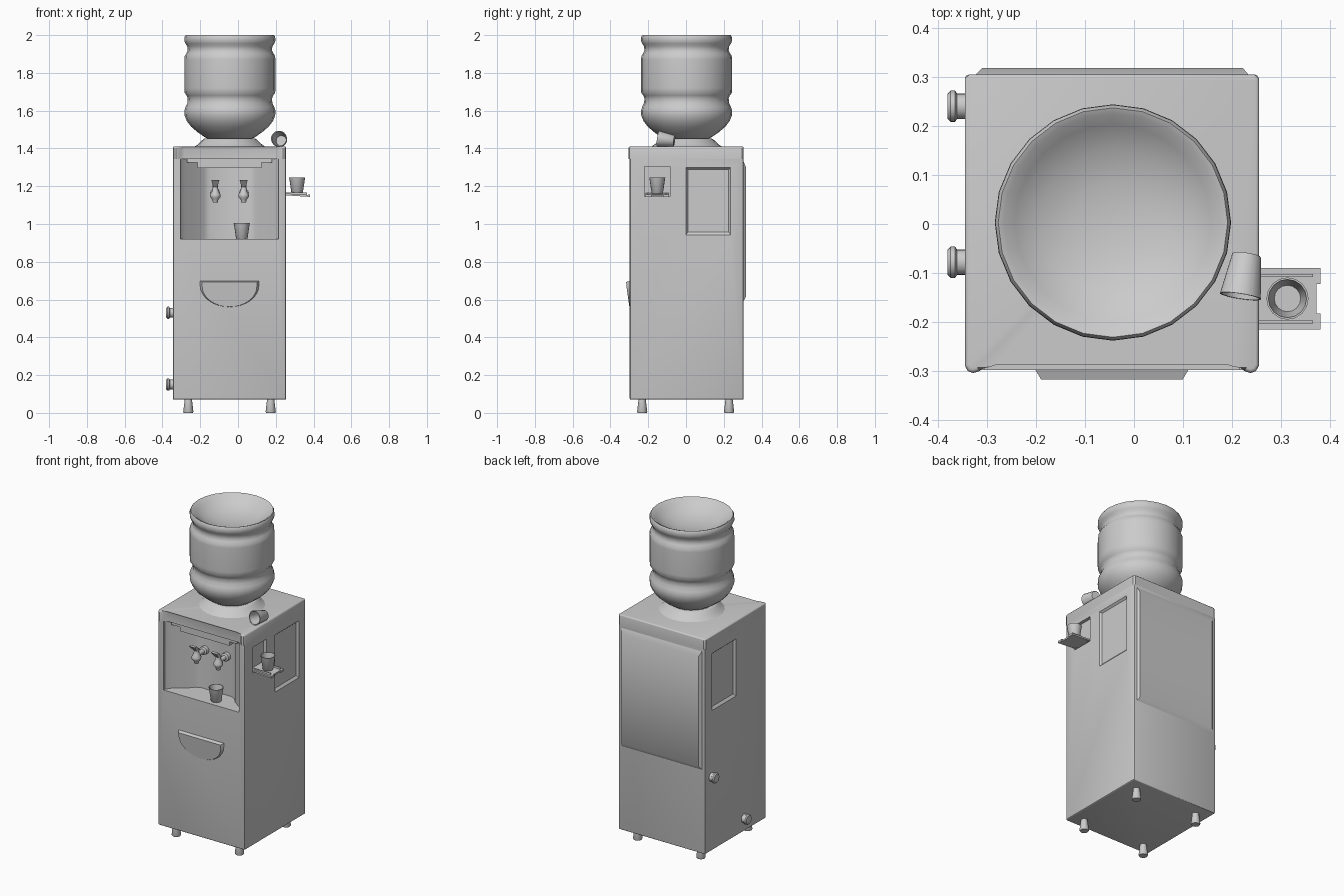
import bpy, bmesh, math
from mathutils import Vector

if "Cube" in bpy.data.objects:
    bpy.data.objects.remove(bpy.data.objects["Cube"])

CX = -0.045  # centre line of the cabinet


def finish(name, bm, angle=35):
    bmesh.ops.recalc_face_normals(bm, faces=bm.faces)
    me = bpy.data.meshes.new(name)
    bm.to_mesh(me)
    bm.free()
    me.shade_smooth()
    me.set_sharp_from_angle(angle=math.radians(angle))
    ob = bpy.data.objects.new(name, me)
    bpy.context.collection.objects.link(ob)
    return ob


def loft(name, ring_a, ring_b, bevel_z=None, bevel=0.01):
    """Closed solid between two matching rings of 3D points."""
    bm = bmesh.new()
    a = [bm.verts.new(p) for p in ring_a]
    b = [bm.verts.new(p) for p in ring_b]
    n = len(a)
    bm.faces.new(a)
    bm.faces.new(b[::-1])
    for i in range(n):
        j = (i + 1) % n
        bm.faces.new((a[i], b[i], b[j], a[j]))
    if bevel_z is not None:
        edges = [e for e in bm.edges if all(abs(v.co.z - bevel_z) < 1e-5 for v in e.verts)]
        bmesh.ops.bevel(bm, geom=edges, offset=bevel, segments=3, profile=0.5, affect='EDGES')
    return finish(name, bm)


def prism(name, outline, z0, z1, **kw):
    return loft(name, [(x, y, z0) for x, y in outline], [(x, y, z1) for x, y in outline], **kw)


def box(name, x0, x1, y0, y1, z0, z1):
    return prism(name, [(x0, y0), (x1, y0), (x1, y1), (x0, y1)], z0, z1)


def side_rect(x, y0, y1, z0, z1):
    return [(x, y0, z0), (x, y1, z0), (x, y1, z1), (x, y0, z1)]


def lathe(name, profile, loc, axis=(0, 0, 1), n=20, angle=40):
    """Revolve (radius, height) points around an axis."""
    rot = Vector((0, 0, 1)).rotation_difference(Vector(axis))
    bm = bmesh.new()
    rings = []
    for r, h in profile:
        k = 1 if r == 0 else n
        rings.append([bm.verts.new(rot @ Vector((r * math.cos(math.tau * i / n),
                      r * math.sin(math.tau * i / n), h)) + Vector(loc)) for i in range(k)])
    for a, b in zip(rings, rings[1:]):
        for i in range(n):
            j = (i + 1) % n
            q = [a[i % len(a)], a[j % len(a)], b[j % len(b)], b[i % len(b)]]
            bm.faces.new(list(dict.fromkeys(q)))
    return finish(name, bm, angle)


def cut(target, cutters):
    bpy.context.view_layer.objects.active = target
    for c in cutters:
        m = target.modifiers.new("cut", 'BOOLEAN')
        m.operation, m.solver, m.object = 'DIFFERENCE', 'EXACT', c
        bpy.ops.object.modifier_apply(modifier=m.name)
        bpy.data.objects.remove(c)
    target.data.set_sharp_from_angle(angle=math.radians(30))


# Cabinet body with softly chamfered vertical corners
half = [(0.300, -0.288), (0.300, 0.297), (0.297, 0.303), (0.291, 0.305)]
half = [(0.290, -0.298), (0.297, -0.295)] + half
outline = [(CX + x, y) for x, y in half] + [(CX - x, y) for x, y in half[::-1]]
body = prism("cabinet_body", outline, 0.07, 1.345, bevel_z=0.07, bevel=0.006)

# Dispensing niche, side grips and the pocket behind the cup tray
niche_half = [(0.26, -0.35), (0.26, -0.285), (0.235, -0.25), (0.165, -0.20), (0.135, -0.165), (0.105, -0.15)]
niche = [(CX + x, y) for x, y in niche_half[::-1]] + [(CX - x, y) for x, y in niche_half]
cutters = [prism("niche_cutter", niche, 0.92, 1.36)]
for s in (1, -1):
    cutters.append(loft("grip_cutter", side_rect(CX + s * 0.302, -0.002, 0.238, 0.94, 1.30),
                        side_rect(CX + s * 0.288, 0.010, 0.226, 0.957, 1.288)))
cutters.append(loft("pocket_cutter", side_rect(0.27, -0.22, -0.085, 1.145, 1.305),
                    side_rect(0.235, -0.22, -0.085, 1.145, 1.305)))
cut(body, cutters)

# Top cap with a front edge set back between the corners
cap_half = [(0.24, -0.280), (0.255, -0.285), (0.270, -0.300), (0.283, -0.304), (0.294, -0.300),
            (0.300, -0.288), (0.300, 0.297), (0.291, 0.305)]
cap = [(CX + x, y) for x, y in cap_half] + [(CX - x, y) for x, y in cap_half[::-1]]
prism("top_cap", cap, 1.345, 1.41, bevel_z=1.41, bevel=0.008)
box("niche_header", CX - 0.225, CX + 0.225, -0.268, -0.16, 1.325, 1.345)
box("indicator_panel", CX - 0.17, CX + 0.17, -0.262, -0.14, 1.297, 1.33)

# Raised back panel
loft("back_panel", [(x, 0.303, z) for x, z in ((-0.325, 0.59), (0.235, 0.59), (0.235, 1.335), (-0.325, 1.335))],
     [(x, 0.318, z) for x, z in ((-0.310, 0.615), (0.222, 0.615), (0.222, 1.30), (-0.310, 1.30))])

# Half-moon door handle, proud at the top and flush at the bottom
arc = [math.pi + math.pi * i / 16 for i in range(17)]
outer = [(CX + 0.157 * math.cos(a), -0.296, 0.675 + 0.115 * math.sin(a)) for a in arc]
outer = [(CX - 0.157, -0.296, 0.70)] + outer + [(CX + 0.157, -0.296, 0.70)]
inner = [(CX + (x - CX) * 0.92, -0.317 + 0.017 * min(1, max(0, (0.69 - z) / 0.13)), 0.692 + (z - 0.70) * 0.93)
         for x, y, z in outer]
loft("door_handle", outer, inner)

# Feet
for x in (CX - 0.218, CX + 0.218):
    for y in (-0.232, 0.228):
        lathe("foot", [(0, 0), (0.024, 0), (0.027, 0.006), (0.019, 0.072), (0, 0.072)], (x, y, 0), n=16)

# Drain knobs on the left side
for y, z in ((0.24, 0.53), (-0.078, 0.15)):
    lathe("drain_knob", [(0.026, -0.005), (0.026, 0.016), (0.032, 0.020), (0.032, 0.029), (0.026, 0.035), (0, 0.035)],
          (-0.345, y, z), (-1, 0, 0))

# Water bottle with ribs and a dished end, in its collar
lathe("bottle_collar", [(0.195, 1.405), (0.182, 1.413), (0.165, 1.425), (0.145, 1.445), (0.135, 1.452), (0.06, 1.45)],
      (-0.043, 0.003, 0), n=24)
lathe("water_bottle", [
    (0.06, 1.43), (0.10, 1.445), (0.13, 1.458), (0.17, 1.485), (0.205, 1.515), (0.228, 1.545), (0.240, 1.575),
    (0.241, 1.60), (0.235, 1.62), (0.225, 1.64), (0.223, 1.665), (0.229, 1.68), (0.240, 1.695), (0.241, 1.72),
    (0.241, 1.87), (0.239, 1.89), (0.229, 1.905), (0.223, 1.92), (0.225, 1.94), (0.235, 1.955), (0.241, 1.97),
    (0.240, 1.99), (0.234, 2.0), (0.222, 1.995), (0.20, 1.975), (0.15, 1.945), (0.08, 1.925), (0, 1.92)],
    (-0.043, 0.003, 0), n=24, angle=60)

# Taps: spout, lever and stem into the niche wall
for x in (-0.12, 0.03):
    lathe("tap_spout", [(0, 1.115), (0.013, 1.115), (0.016, 1.13), (0.027, 1.142), (0.028, 1.155), (0.018, 1.172),
                        (0.014, 1.19), (0.014, 1.205), (0, 1.208)], (x, -0.238, 0), n=16)
    loft("tap_lever", [(x + a, b, 1.195) for a, b in ((-.011, -.25), (.011, -.25), (.011, -.226), (-.011, -.226))],
         [(x + a, b, 1.232) for a, b in ((-.021, -.283), (.021, -.283), (.021, -.262), (-.021, -.262))])
    lathe("tap_stem", [(0.014, 0), (0.014, 0.06), (0.025, 0.065), (0.025, 0.09), (0, 0.09)],
          (x, -0.238, 1.165), (0, 1, 0), n=16)

# Fold-out cup tray
loft("cup_tray", side_rect(0.236, -0.215, -0.09, 1.153, 1.163), side_rect(0.372, -0.215, -0.09, 1.144, 1.154))
for y in (-0.203, -0.108):
    box("tray_rail", 0.25, 0.365, y, y + 0.006, 1.15, 1.168)
for y in (-0.215, -0.122):
    box("tray_lip", 0.370, 0.38, y, y + 0.032, 1.143, 1.156)

# Cups: one on the tray, one in the niche, one lying on top
cup = [(0, 0), (0.027, 0), (0.030, 0.003), (0.042, 0.084), (0.043, 0.087), (0.039, 0.087), (0.027, 0.008), (0, 0.008)]
lathe("tray_cup", cup, (0.313, -0.152, 1.160), n=16)
lathe("niche_cup", cup, (0.020, -0.244, 0.918), n=16)
lathe("lying_cup", cup, (0.230, -0.062, 1.440), (-0.15, -0.975, 0.13), n=16)
